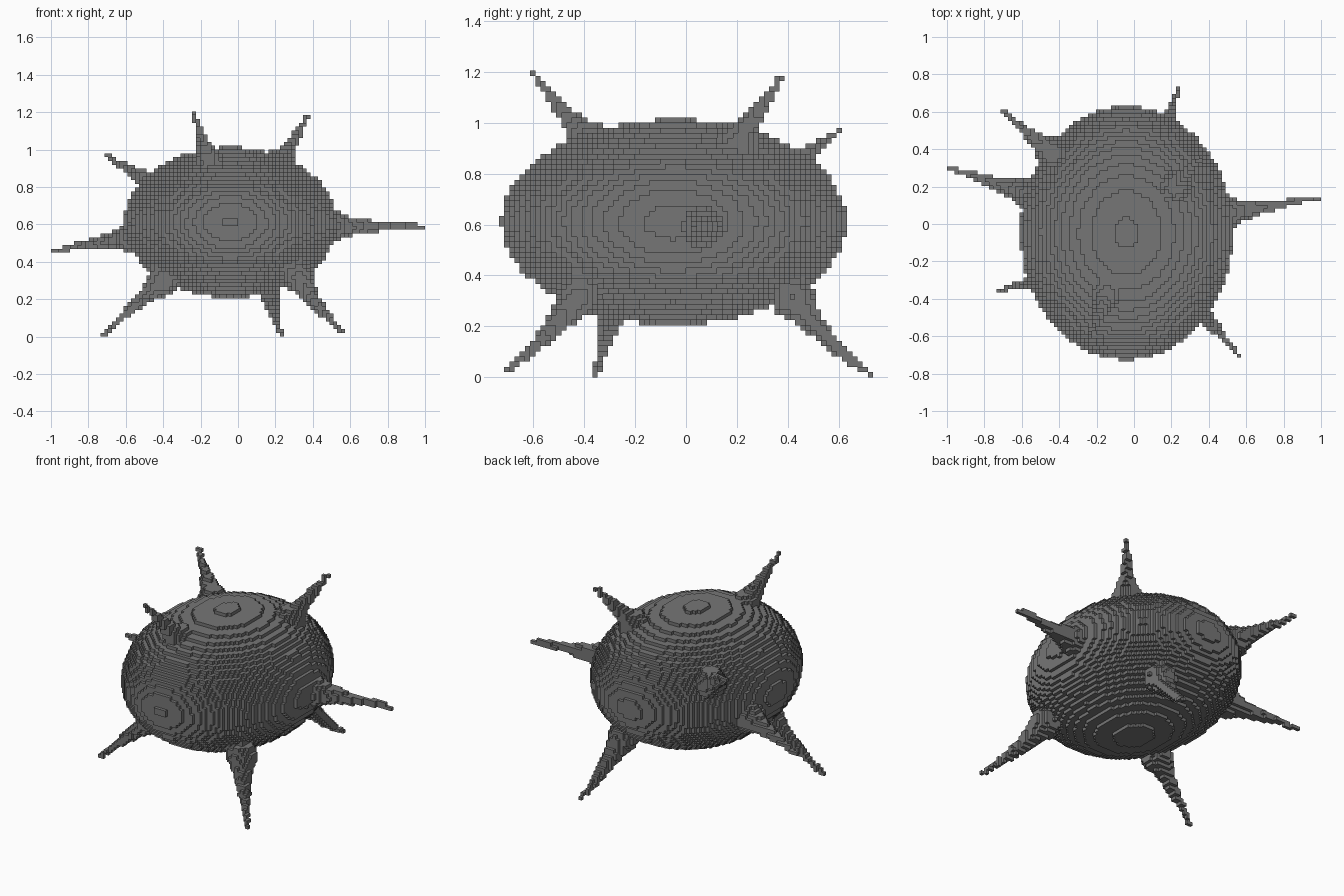
import bpy
import bmesh
import math
from mathutils import Vector

if "Cube" in bpy.data.objects:
    bpy.data.objects.remove(bpy.data.objects["Cube"], do_unlink=True)

P = 2 / 98  # block size
CENTRE = Vector((-0.04, -0.048, 0.61))
RADII = Vector((0.569, 0.678, 0.403))

grey = bpy.data.materials.new("stone_grey")
grey.use_nodes = True
colour = (0.18, 0.18, 0.18, 1)
grey.diffuse_color = colour
grey.node_tree.nodes["Principled BSDF"].inputs["Base Color"].default_value = colour

# spike name: (base, tip, downward sag)
SPIKES = {
    "top_front_spike": ((-0.15, -0.38, 0.92), (-0.235, -0.6, 1.194), 0),
    "top_back_spike": ((0.22, 0.2, 0.92), (0.375, 0.375, 1.18), 0),
    "upper_back_right_spike": ((-0.44, 0.38, 0.8), (-0.7, 0.6, 0.965), 0),
    "right_spike": ((-0.56, 0.16, 0.53), (-0.99, 0.3, 0.46), 0),
    "left_spike": ((0.5, 0.06, 0.59), (0.99, 0.14, 0.59), 0),
    "lower_front_right_spike": ((-0.4, -0.27, 0.3), (-0.725, -0.355, 0.01), 0),
    "lower_back_spike": ((0.15, 0.42, 0.31), (0.235, 0.725, 0.01), 0.025),
    "lower_front_left_spike": ((0.32, -0.42, 0.32), (0.56, -0.705, 0.03), 0.025),
}


def cell_of(p):
    return tuple(math.floor(c / P) for c in p)


def centre_of(cell):
    return Vector([(c + 0.5) * P for c in cell])


def cells_in(middle, radii):
    """Blocks whose centres lie inside an ellipsoid."""
    lo, hi = cell_of(middle - radii), cell_of(middle + radii)
    found = set()
    for i in range(lo[0], hi[0] + 1):
        for j in range(lo[1], hi[1] + 1):
            for k in range(lo[2], hi[2] + 1):
                d = centre_of((i, j, k)) - middle
                if sum((d[a] / radii[a]) ** 2 for a in range(3)) <= 1:
                    found.add((i, j, k))
    return found


def spike_cells(base, tip, sag):
    """Blocks of a flared, tapering spike."""
    base, tip = Vector(base), Vector(tip)
    found = set()
    steps = 60
    for s in range(steps + 1):
        t = s / steps
        p = base.lerp(tip, t)
        p.z -= sag * math.sin(math.pi * t)
        r = 0.01 + 0.045 * (1 - t) ** 1.2 + 0.03 * (1 - t) ** 6
        found |= cells_in(p, Vector((r, r, r)))
        found.add(cell_of(p))
    return {c for c in found if c[2] >= 0}


def build(name, cells, solid):
    """Mesh of the block faces that are not covered by another block."""
    bm = bmesh.new()
    verts = {}

    def vert(key):
        if key not in verts:
            verts[key] = bm.verts.new([c * P for c in key])
        return verts[key]

    for cell in sorted(cells):
        for axis in range(3):
            u, v = (axis + 1) % 3, (axis + 2) % 3
            for side in (0, 1):
                beside = list(cell)
                beside[axis] += 2 * side - 1
                if tuple(beside) in solid:
                    continue
                ring = []
                for du, dv in ((0, 0), (1, 0), (1, 1), (0, 1)):
                    corner = list(cell)
                    corner[axis] += side
                    corner[u] += du
                    corner[v] += dv
                    ring.append(vert(tuple(corner)))
                bm.faces.new(ring if side else ring[::-1])
    mesh = bpy.data.meshes.new(name)
    bm.to_mesh(mesh)
    bm.free()
    mesh.materials.append(grey)
    bpy.context.scene.collection.objects.link(bpy.data.objects.new(name, mesh))


# rounded body, then each spike without the blocks already used
parts = {"body": cells_in(CENTRE, RADII)}
solid = set(parts["body"])
for name, (base, tip, sag) in SPIKES.items():
    parts[name] = spike_cells(base, tip, sag) - solid
    solid |= parts[name]

for name, cells in parts.items():
    build(name, cells, solid)
